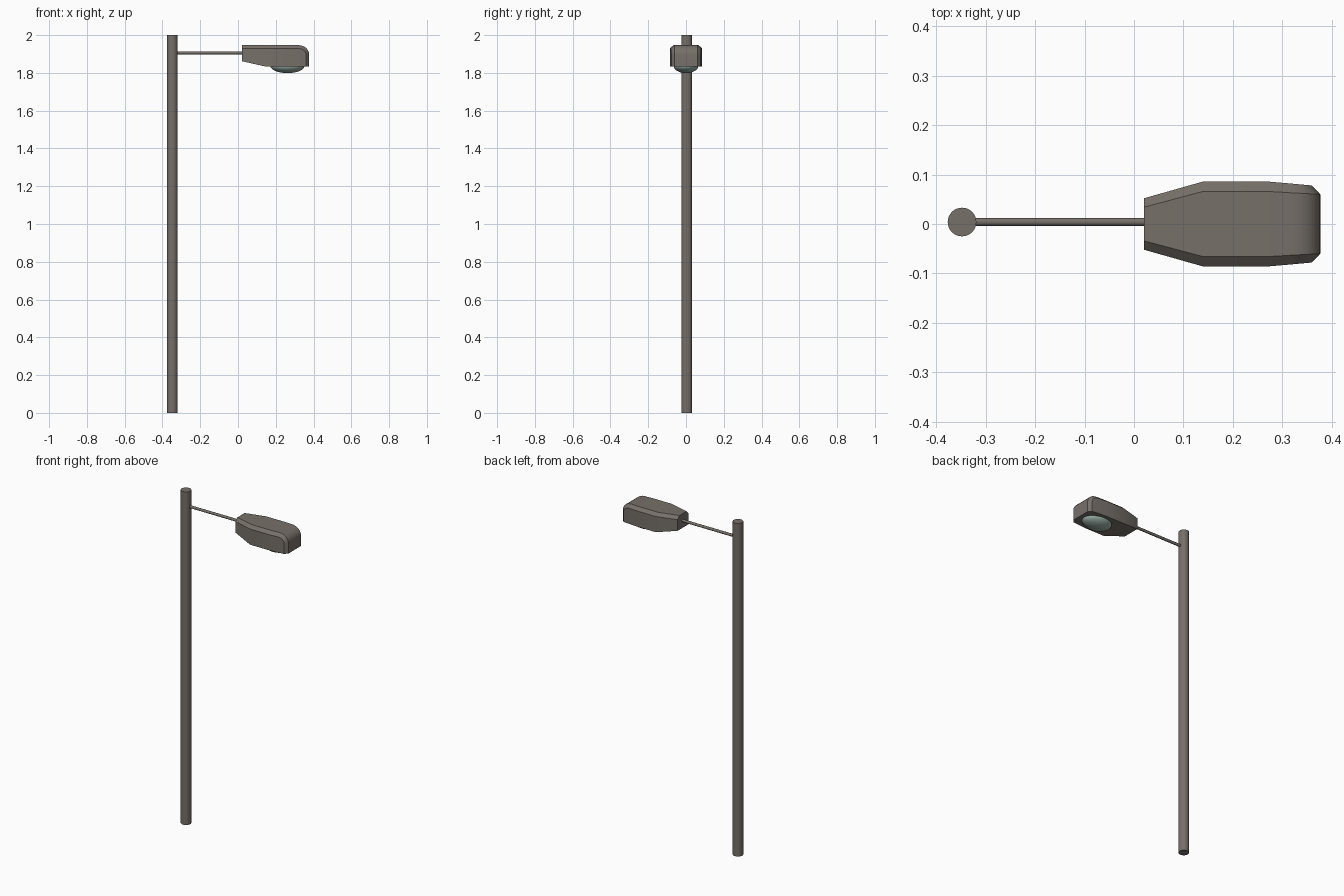
import bpy, bmesh, math
from mathutils import Matrix

if "Cube" in bpy.data.objects:
    bpy.data.objects.remove(bpy.data.objects["Cube"])


def material(name, rgb):
    m = bpy.data.materials.new(name)
    m.diffuse_color = (*rgb, 1)
    m.use_nodes = True
    m.node_tree.nodes["Principled BSDF"].inputs["Base Color"].default_value = m.diffuse_color
    return m


metal = material("warm_grey_metal", (0.18, 0.16, 0.14))
glass = material("pale_green_glass", (0.30, 0.40, 0.36))


def make_object(name, bm, mat, smooth=False):
    bmesh.ops.recalc_face_normals(bm, faces=bm.faces)
    me = bpy.data.meshes.new(name)
    bm.to_mesh(me)
    bm.free()
    me.materials.append(mat)
    ob = bpy.data.objects.new(name, me)
    bpy.context.collection.objects.link(ob)
    if smooth:
        bpy.ops.object.select_all(action='DESELECT')
        ob.select_set(True)
        bpy.context.view_layer.objects.active = ob
        bpy.ops.object.shade_smooth_by_angle(angle=math.radians(35))
    return ob


def cylinder(name, radius, length, matrix, sides):
    bm = bmesh.new()
    bmesh.ops.create_cone(bm, cap_ends=True, segments=sides, radius1=radius,
                          radius2=radius, depth=length, matrix=matrix)
    return make_object(name, bm, metal, True)


# Pole and horizontal arm
AXIS_Y = 0.004
cylinder("pole", 0.029, 2.0, Matrix.Translation((-0.348, AXIS_Y, 1.0)), 32)
cylinder("arm", 0.008, 0.39,
         Matrix.Translation((-0.155, AXIS_Y, 1.906)) @ Matrix.Rotation(math.pi / 2, 4, 'Y'), 20)

# Lamp housing: crown and shoulder outlines (x, half width, z), joined by a chamfer
crown = [(0.02, 0.034, 1.947), (0.14, 0.066, 1.947), (0.27, 0.066, 1.947), (0.32, 0.063, 1.947)]
shoulder = [(0.02, 0.052, 1.929), (0.14, 0.086, 1.929), (0.27, 0.086, 1.929), (0.32, 0.0816, 1.929)]
for i in range(1, 7):                      # rounded nose
    a = math.radians(15 * i)
    s, c = math.sin(a), math.cos(a)
    crown.append((0.32 + 0.057 * s, 0.063 - 0.003 * s, 1.897 + 0.05 * c))
    x = 0.32 + 0.04 * s
    shoulder.append((x, 0.086 - (x - 0.27) * 0.0889, 1.897 + 0.032 * c))
crown.append((0.377, 0.06, 1.835))
shoulder.append((0.36, 0.078, 1.835))
base = [(0.02, 0.052, 1.862), (0.14, 0.086, 1.835), (0.27, 0.086, 1.835)]

bm = bmesh.new()
rows = {}
for key, pts in (("crown", crown), ("shoulder", shoulder), ("base", base)):
    for s in (1, -1):
        rows[key, s] = [bm.verts.new((x, s * y, z)) for x, y, z in pts]
n = len(crown)
for i in range(n - 1):
    bm.faces.new((rows["crown", 1][i], rows["crown", 1][i + 1],
                  rows["crown", -1][i + 1], rows["crown", -1][i]))
for s in (1, -1):
    C, S, B = rows["crown", s], rows["shoulder", s], rows["base", s]
    for i in range(n - 1):                 # chamfer strip
        bm.faces.new((C[i], C[i + 1], S[i + 1], S[i]))
    for i in range(2):                     # side walls
        bm.faces.new((S[i], S[i + 1], B[i + 1], B[i]))
    bm.faces.new(S[2:] + [B[2]])           # side of nose
L, R = rows["base", 1], rows["base", -1]
bm.faces.new((L[0], L[1], R[1], R[0]))     # sloped underside
bm.faces.new((L[1], L[2], rows["shoulder", 1][-1], rows["crown", 1][-1],
              rows["crown", -1][-1], rows["shoulder", -1][-1], R[2], R[1]))
bm.faces.new([rows[k, 1][0] for k in ("crown", "shoulder", "base")] +
             [rows[k, -1][0] for k in ("base", "shoulder", "crown")])
make_object("lamp_housing", bm, metal, True)

# Glass lens: lower half of a flattened ellipsoid
bm = bmesh.new()
bmesh.ops.create_uvsphere(bm, u_segments=40, v_segments=20, radius=1)
bmesh.ops.delete(bm, geom=[v for v in bm.verts if v.co.z > 0.01], context='VERTS')
bmesh.ops.transform(bm, verts=bm.verts, matrix=Matrix.Translation((0.262, 0, 1.836)) @
                    Matrix.Diagonal((0.09, 0.065, 0.037, 1)))
make_object("lens", bm, glass, True)
